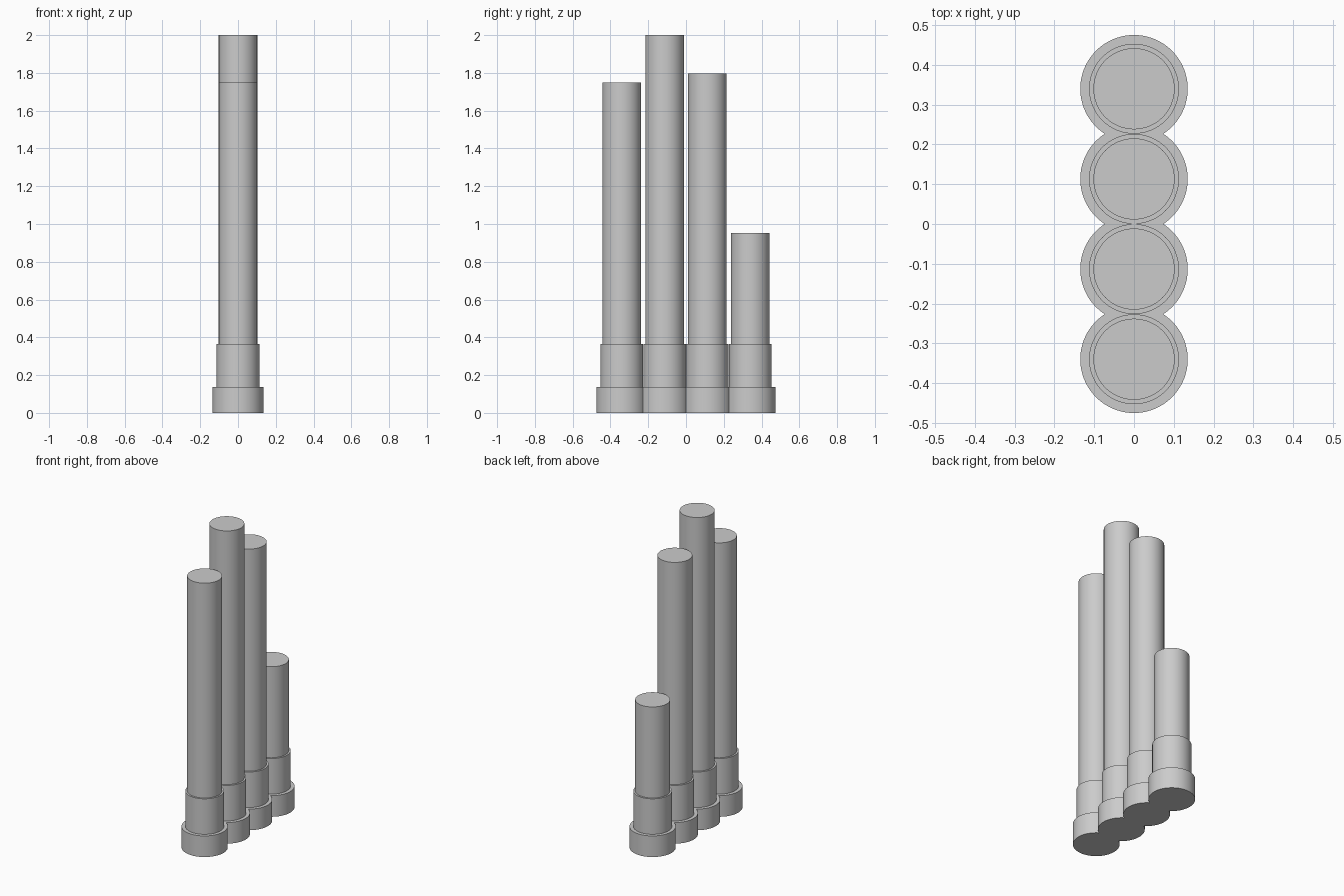
import bpy, bmesh, math

cube = bpy.data.objects.get("Cube")
if cube:
    bpy.data.objects.remove(cube, do_unlink=True)

grey = bpy.data.materials.new("plain grey")
grey.diffuse_color = (0.6, 0.6, 0.6, 1)
grey.use_nodes = True
grey.node_tree.nodes["Principled BSDF"].inputs["Base Color"].default_value = (0.6, 0.6, 0.6, 1)

SPACING = 0.2265
BASE_R, COLLAR_R, TUBE_R = 0.135, 0.113, 0.102
BASE_TOP, COLLAR_TOP = 0.136, 0.365
HEIGHTS = [1.75, 2.0, 1.797, 0.952]
CENTRES = [(i - 1.5) * SPACING for i in range(4)]
SEGMENTS = 64


def prism(name, outline, bottom, top):
    """Extrude a closed flat outline upwards between two heights."""
    bm = bmesh.new()
    face = bm.faces.new([bm.verts.new((x, y, bottom)) for x, y in outline])
    result = bmesh.ops.extrude_face_region(bm, geom=[face], use_keep_orig=True)
    verts = [v for v in result["geom"] if isinstance(v, bmesh.types.BMVert)]
    bmesh.ops.translate(bm, verts=verts, vec=(0, 0, top - bottom))
    bmesh.ops.recalc_face_normals(bm, faces=bm.faces)
    mesh = bpy.data.meshes.new(name)
    bm.to_mesh(mesh)
    bm.free()
    mesh.materials.append(grey)
    obj = bpy.data.objects.new(name, mesh)
    bpy.context.collection.objects.link(obj)
    bpy.ops.object.select_all(action="DESELECT")
    obj.select_set(True)
    bpy.context.view_layer.objects.active = obj
    bpy.ops.object.shade_smooth_by_angle(angle=math.radians(30))
    return obj


def arc(y, radius, start, end, steps):
    angles = [start + (end - start) * i / steps for i in range(steps + 1)]
    return [(radius * math.cos(a), y + radius * math.sin(a)) for a in angles]


# Scalloped base: four discs merged into one outline
notch = math.asin(SPACING / 2 / BASE_R)
right_side = []
for i, y in enumerate(CENTRES):
    start = -math.pi / 2 if i == 0 else -notch
    end = math.pi / 2 if i == 3 else notch
    points = arc(y, BASE_R, start, end, SEGMENTS // 2)
    right_side += points if i == 0 else points[1:]
left_side = [(-x, y) for x, y in reversed(right_side[1:-1])]
prism("base", right_side + left_side, 0, BASE_TOP)

# A collar and a tall rod standing on each disc
for i, (y, height) in enumerate(zip(CENTRES, HEIGHTS), 1):
    for part, radius, bottom, top in (("collar", COLLAR_R, BASE_TOP, COLLAR_TOP),
                                      ("rod", TUBE_R, COLLAR_TOP, height)):
        circle = arc(y, radius, 0, 2 * math.pi, SEGMENTS)[:-1]
        prism(f"{part}_{i}", circle, bottom, top)
